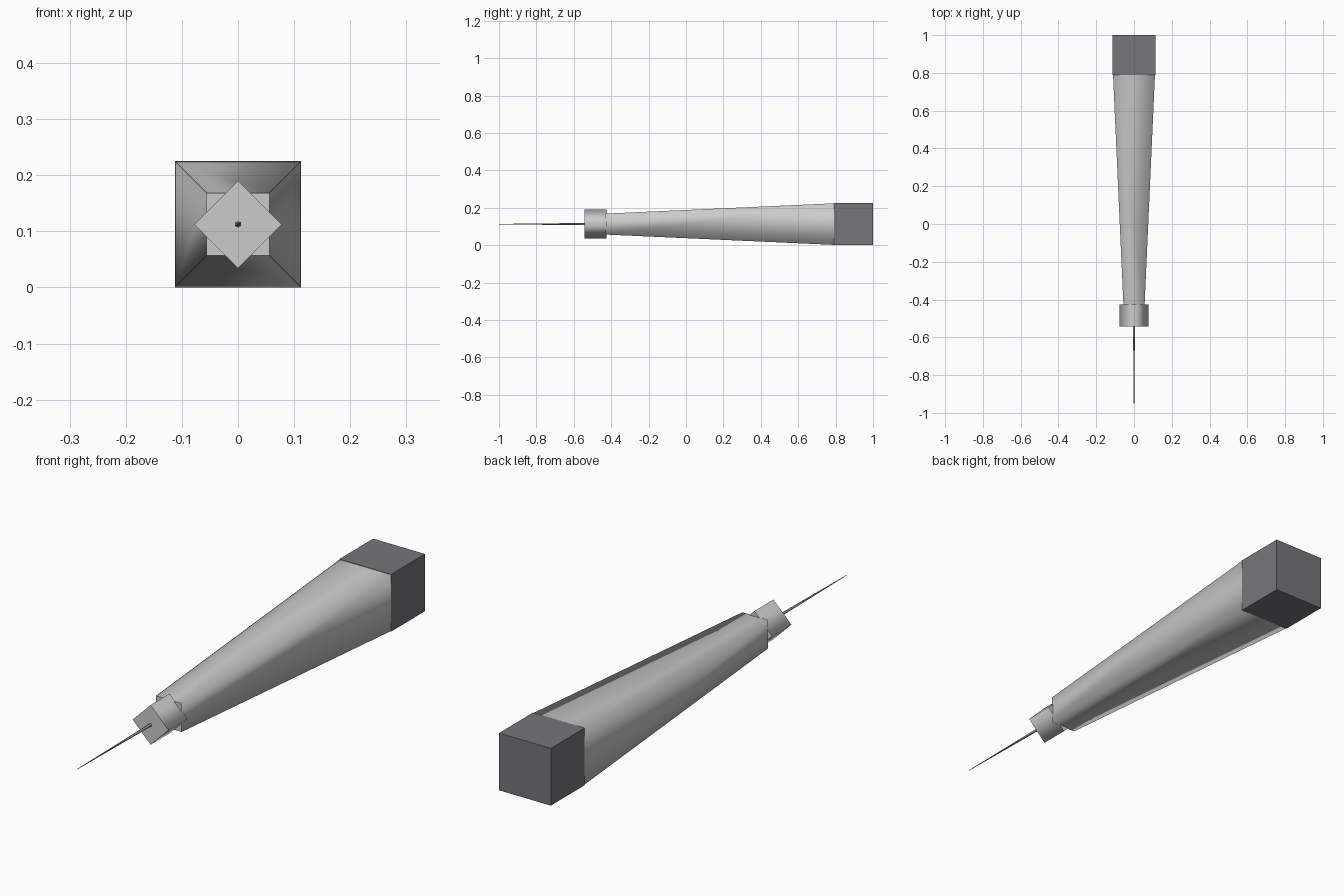
import bpy
import bmesh
from math import pi, sin, cos, sqrt

if "Cube" in bpy.data.objects:
    bpy.data.objects.remove(bpy.data.objects["Cube"])

AXIS_Z = 0.1125


def paint(obj, name, color):
    mat = bpy.data.materials.new(name)
    mat.diffuse_color = color
    mat.use_nodes = True
    mat.node_tree.nodes["Principled BSDF"].inputs["Base Color"].default_value = mat.diffuse_color
    obj.data.materials.append(mat)


def prism(name, y0, y1, r0, r1, sides=4, turn=0.0, smooth=True):
    """Tapered prism along y; r0 and r1 are corner radii at the two ends."""
    bm = bmesh.new()
    rings = []
    for y, r in ((y0, r0), (y1, r1)):
        rings.append([bm.verts.new((r * cos(turn + 2 * pi * i / sides), y,
                                    AXIS_Z + r * sin(turn + 2 * pi * i / sides)))
                      for i in range(sides)])
    for i in range(sides):
        j = (i + 1) % sides
        side = bm.faces.new((rings[0][i], rings[0][j], rings[1][j], rings[1][i]))
        side.smooth = smooth
    for ring in rings:
        bm.faces.new(ring)
    bmesh.ops.recalc_face_normals(bm, faces=bm.faces)
    mesh = bpy.data.meshes.new(name)
    bm.to_mesh(mesh)
    bm.free()
    obj = bpy.data.objects.new(name, mesh)
    bpy.context.collection.objects.link(obj)
    return obj


q = sqrt(2)

# Square tapered handle with softly shaded sides
prism("handle", -0.43, 0.79, 0.056 * q, 0.111 * q, turn=pi / 4)

# Collar, a square bar standing on its corner
prism("collar", -0.543, -0.425, 0.078, 0.078)

# Dark end cap
cap = prism("end_cap", 0.79, 1.0, 0.1125 * q, 0.1125 * q, turn=pi / 4, smooth=False)
paint(cap, "dark_grey", (0.18, 0.18, 0.20, 1))

# Thin tapering needle
needle = prism("needle", -1.0, -0.54, 0.001, 0.006, sides=6, turn=pi / 6)
paint(needle, "steel", (0.3, 0.3, 0.32, 1))
